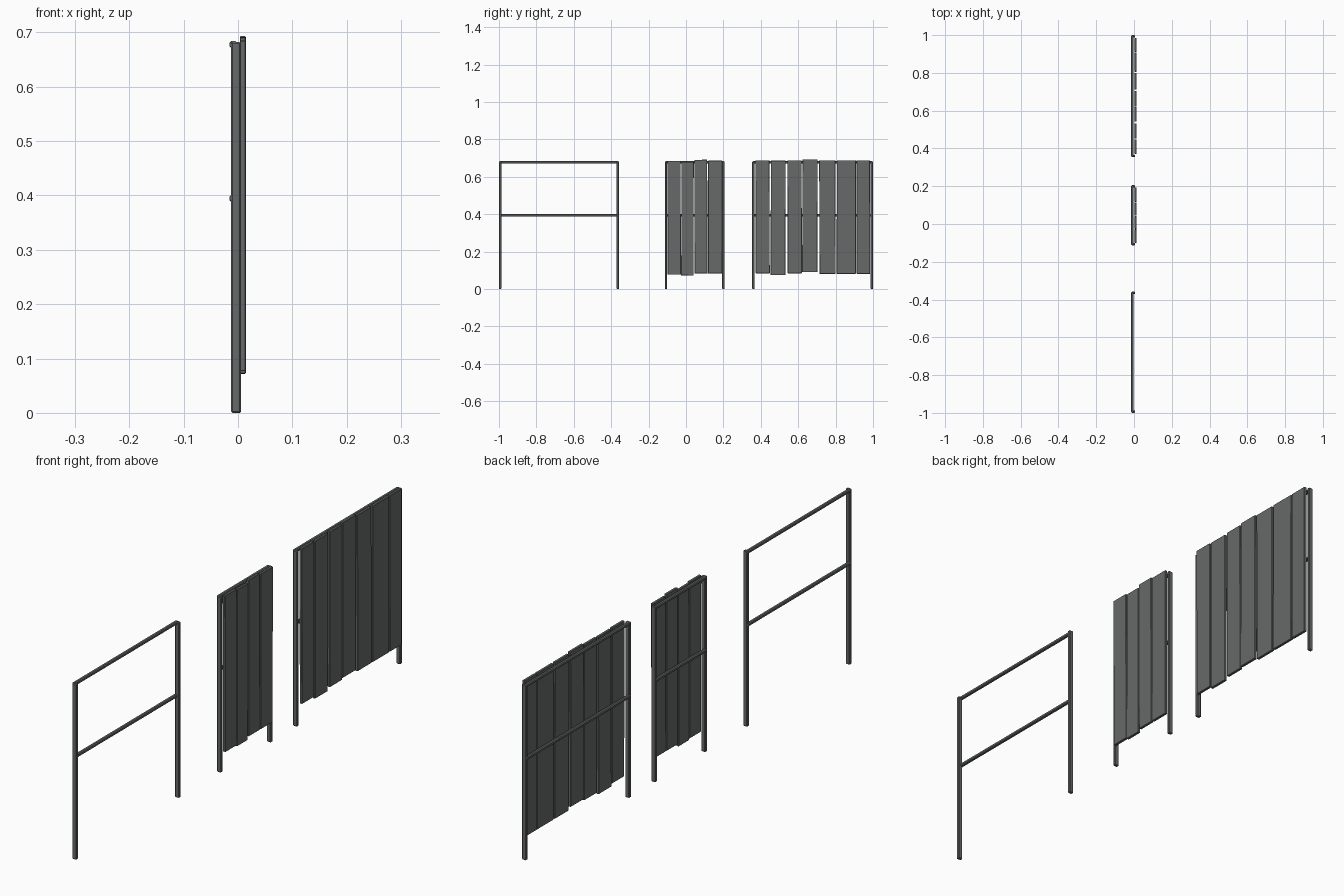
import bpy
import bmesh
from mathutils import Matrix, Vector

if "Cube" in bpy.data.objects:
    bpy.data.objects.remove(bpy.data.objects["Cube"])

grey = bpy.data.materials.new("weathered grey")
colour = (0.135, 0.144, 0.144, 1)
grey.diffuse_color = colour
grey.use_nodes = True
grey.node_tree.nodes["Principled BSDF"].inputs["Base Color"].default_value = colour


def beam(name, low, high, bevel, roll=0.0):
    """Box between two corners with bevelled edges, rolled about the x axis."""
    low, high = Vector(low), Vector(high)
    size = high - low
    bm = bmesh.new()
    bmesh.ops.create_cube(bm, size=1)
    bmesh.ops.scale(bm, vec=size, verts=bm.verts)
    bmesh.ops.bevel(bm, geom=bm.edges[:], offset=bevel, segments=1,
                    affect='EDGES')
    bmesh.ops.rotate(bm, matrix=Matrix.Rotation(roll, 3, 'X'), verts=bm.verts)
    mesh = bpy.data.meshes.new(name)
    bm.to_mesh(mesh)
    bm.free()
    mesh.materials.append(grey)
    obj = bpy.data.objects.new(name, mesh)
    obj.location = (low + high) / 2
    bpy.context.collection.objects.link(obj)


POST = 0.0125


def frame(name, y0, y1):
    # Two posts joined by a top rail and a middle rail
    for side, y in (("front", y0), ("back", y1 - POST)):
        beam(f"{name}_{side}_post", (-0.0125, y, 0), (0.0055, y + POST, 0.682), 0.0025)
    for level, top in (("top", 0.684), ("middle", 0.401)):
        beam(f"{name}_{level}_rail", (-0.0155, y0 + 0.003, top - 0.0125),
             (-0.002, y1 - 0.003, top), 0.003)


frame("open_frame", -1.0, -0.358)
frame("narrow_panel", -0.113, 0.206)
frame("wide_panel", 0.354, 1.0)

# Uneven planks: start y, end y, bottom z, top z, roll
planks = {
    "narrow_panel": [
        (-0.099, -0.028, 0.077, 0.685, 0.004),
        (-0.025, 0.041, 0.072, 0.680, -0.002),
        (0.045, 0.114, 0.083, 0.691, 0.002),
        (0.118, 0.194, 0.083, 0.686, -0.001),
    ],
    "wide_panel": [
        (0.372, 0.447, 0.084, 0.688, 0.003),
        (0.453, 0.532, 0.074, 0.686, -0.003),
        (0.543, 0.619, 0.084, 0.688, 0.003),
        (0.622, 0.703, 0.090, 0.693, -0.003),
        (0.713, 0.799, 0.081, 0.688, 0.003),
        (0.806, 0.908, 0.081, 0.688, -0.001),
        (0.912, 0.984, 0.081, 0.688, 0.001),
    ],
}
for panel, rows in planks.items():
    for i, (y0, y1, z0, z1, roll) in enumerate(rows, 1):
        beam(f"{panel}_plank_{i}", (0.0035, y0, z0), (0.0145, y1, z1), 0.0015, roll)
